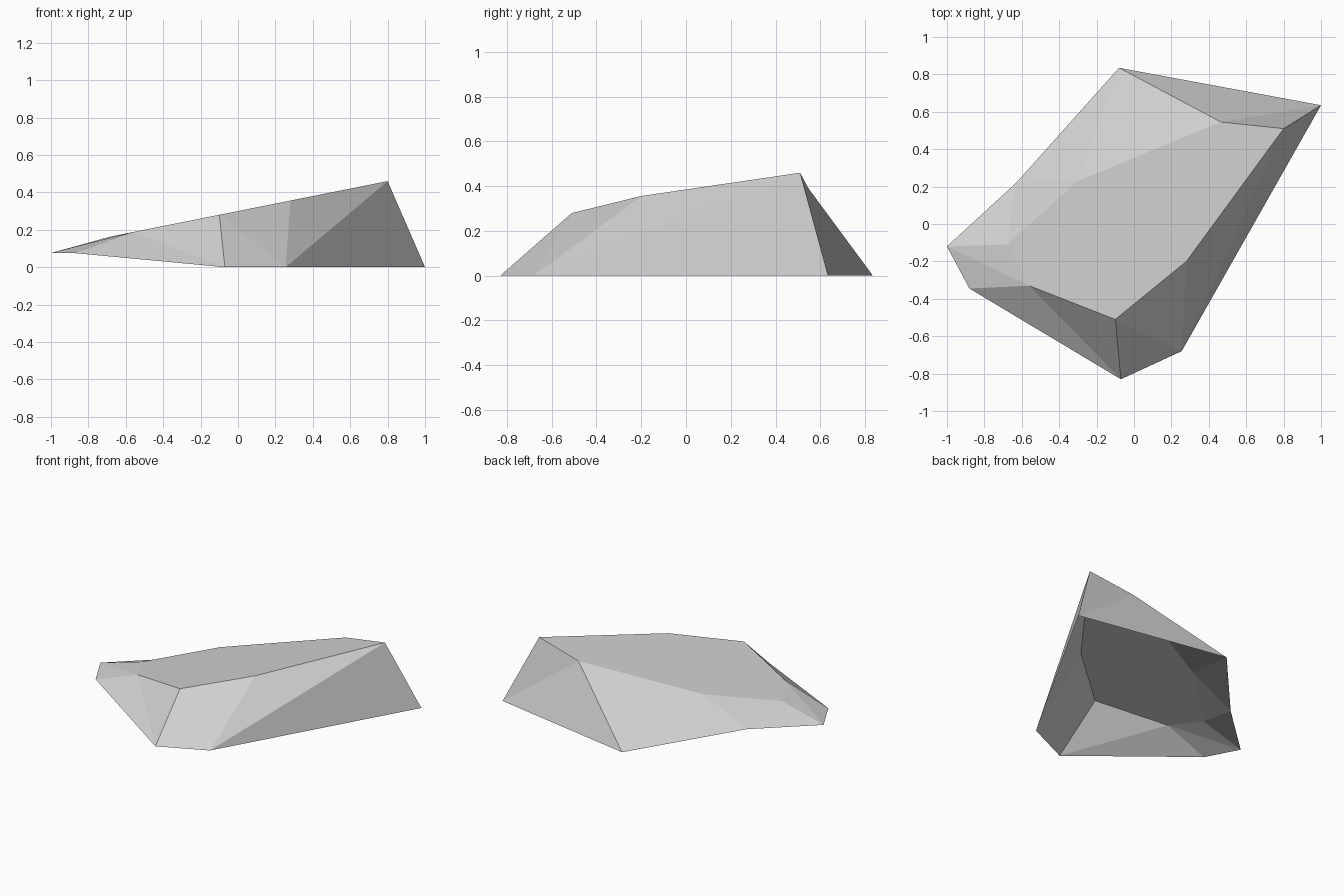
import bpy
import bmesh

cube = bpy.data.objects.get("Cube")
if cube:
    bpy.data.objects.remove(cube, do_unlink=True)

# Single stone colour
stone = bpy.data.materials.new("stone_grey")
stone.use_nodes = True
grey = (0.63, 0.63, 0.63, 1)
stone.diffuse_color = grey
stone.node_tree.nodes["Principled BSDF"].inputs["Base Color"].default_value = grey


def cap_height(x):
    """Height of the flat sloping cap of the rock."""
    return 0.3 + 0.2 * x


# Outline of the sloping cap
cap = {
    "peak": (0.80, 0.51),
    "back_shoulder": (0.465, 0.545),
    "back_dip": (-0.30, 0.23),
    "side_dip": (-0.68, -0.11),
    "front_notch": (-0.56, -0.33),
    "front_ridge": (-0.10, -0.51),
    "front_shoulder": (0.28, -0.20),
}

# Rim on the ground, with a lip raised off it at the low end
LIP = 0.076
rim = {
    "foot_back": (-0.08, 0.835, 0),
    "foot_side": (1.0, 0.635, 0),
    "foot_corner": (0.255, -0.68, 0),
    "foot_front": (-0.07, -0.83, 0),
    "lip_front": (-0.88, -0.345, LIP),
    "lip_tip": (-1.0, -0.12, LIP),
    "lip_back": (-0.63, 0.22, LIP),
}

# Facets between the rim and the cap
facets = [
    "foot_back back_shoulder foot_side",
    "foot_side back_shoulder peak",
    "foot_side peak foot_corner",
    "peak front_shoulder foot_corner",
    "front_shoulder front_ridge foot_corner",
    "front_ridge foot_front foot_corner",
    "front_ridge front_notch foot_front",
    "front_notch lip_front foot_front",
    "front_notch lip_tip lip_front",
    "front_notch side_dip lip_tip",
    "side_dip lip_back lip_tip",
    "side_dip back_dip lip_back",
    "back_dip foot_back lip_back",
    "back_dip back_shoulder foot_back",
]

# Build the open-bottomed shell
bm = bmesh.new()
points = {name: bm.verts.new((x, y, cap_height(x))) for name, (x, y) in cap.items()}
points.update({name: bm.verts.new(co) for name, co in rim.items()})
top = bm.faces.new([points[name] for name in cap])
for facet in facets:
    bm.faces.new([points[name] for name in facet.split()])

# Face every facet outward
bmesh.ops.recalc_face_normals(bm, faces=bm.faces)
if top.normal.z < 0:
    bmesh.ops.reverse_faces(bm, faces=bm.faces)

mesh = bpy.data.meshes.new("rock")
bm.to_mesh(mesh)
bm.free()
mesh.materials.append(stone)
rock = bpy.data.objects.new("rock", mesh)
bpy.context.collection.objects.link(rock)
